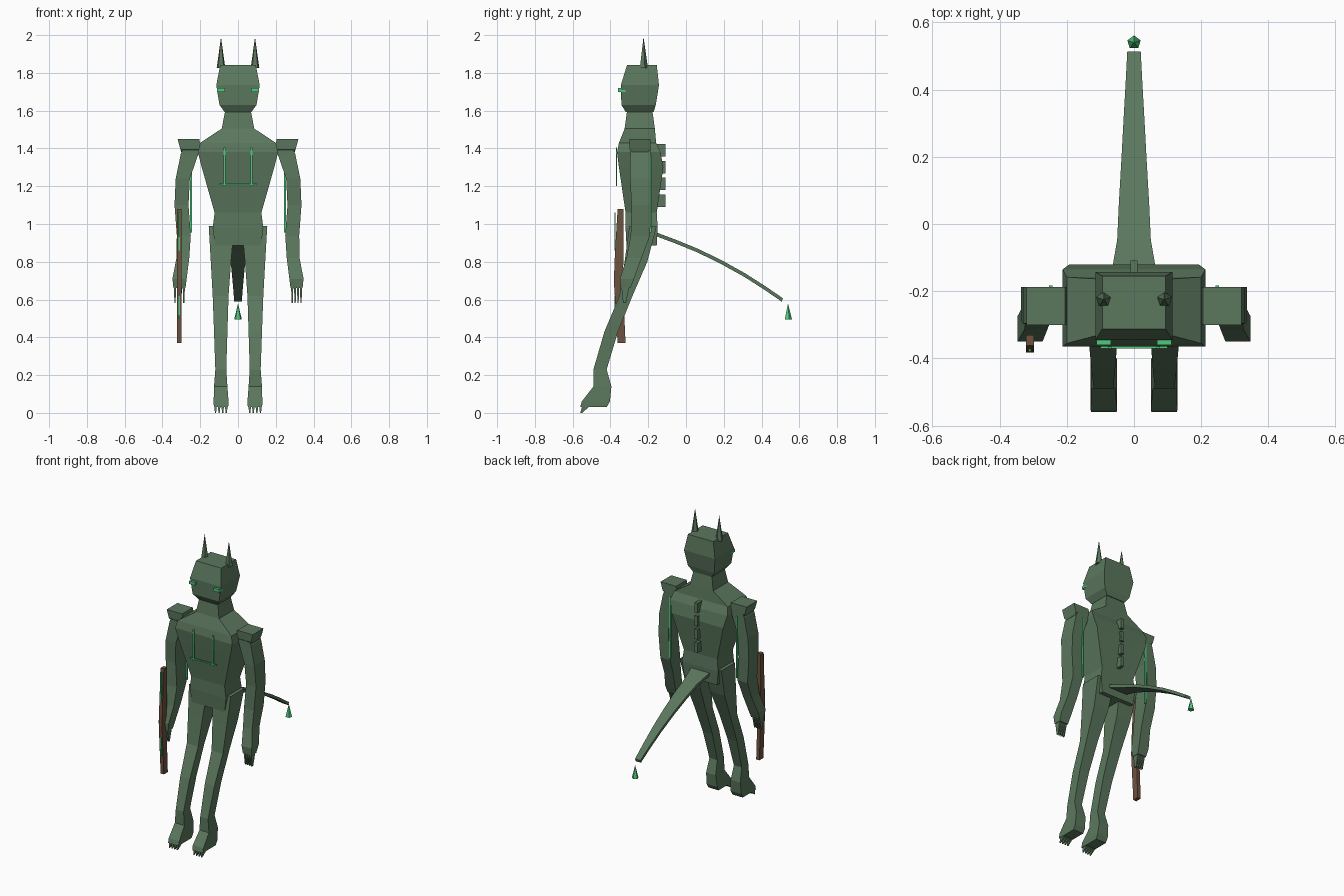
import bpy, bmesh, math


def material(name, rgb):
    m = bpy.data.materials.new(name)
    m.diffuse_color = (*rgb, 1)
    return m


SKIN = material("moss green", (0.105, 0.185, 0.11))
GLOW = material("bright emerald", (0.08, 0.58, 0.20))
WOOD = material("dark wood", (0.155, 0.085, 0.05))


def finish(bm, name, mat):
    bmesh.ops.recalc_face_normals(bm, faces=bm.faces)
    mesh = bpy.data.meshes.new(name)
    bm.to_mesh(mesh)
    bm.free()
    mesh.materials.append(mat)
    obj = bpy.data.objects.new(name, mesh)
    bpy.context.collection.objects.link(obj)
    return obj


def loft(name, rings, mat):
    """Skin a chain of four-cornered rings and cap both ends."""
    bm = bmesh.new()
    loops = [[bm.verts.new(p) for p in ring] for ring in rings]
    for a, b in zip(loops, loops[1:]):
        for i in range(4):
            j = (i + 1) % 4
            bm.faces.new((a[i], a[j], b[j], b[i]))
    bm.faces.new(loops[0][::-1])
    bm.faces.new(loops[-1])
    return finish(bm, name, mat)


def level(z, x0, x1, y0, y1, side=1):
    return [(side * x0, y0, z), (side * x1, y0, z), (side * x1, y1, z), (side * x0, y1, z)]


def box(name, x0, x1, y0, y1, z0, z1, mat):
    return loft(name, [level(z0, x0, x1, y0, y1), level(z1, x0, x1, y0, y1)], mat)


def cone(name, x, y, z0, z1, r, mat):
    bm = bmesh.new()
    base = [bm.verts.new((x + r * math.sin(math.tau * i / 5), y + r * math.cos(math.tau * i / 5), z0))
            for i in range(5)]
    tip = bm.verts.new((x, y, z1))
    bm.faces.new(base)
    for i in range(5):
        bm.faces.new((base[i], base[(i + 1) % 5], tip))
    return finish(bm, name, mat)


# Torso and neck: height, half width, front, back
TORSO = [(0.885, 0.122, -0.315, -0.155), (0.98, 0.134, -0.32, -0.15), (1.06, 0.124, -0.32, -0.155),
         (1.30, 0.192, -0.355, -0.12), (1.38, 0.212, -0.365, -0.135), (1.43, 0.20, -0.355, -0.158),
         (1.505, 0.086, -0.325, -0.165), (1.60, 0.068, -0.312, -0.178)]
loft("torso", [level(z, -w, w, f, b) for z, w, f, b in TORSO], SKIN)

# Head
HEAD = [(1.592, 0.07, -0.318, -0.172), (1.63, 0.098, -0.342, -0.16),
        (1.735, 0.115, -0.345, -0.143), (1.842, 0.094, -0.312, -0.155)]
loft("head", [level(z, -w, w, f, b) for z, w, f, b in HEAD], SKIN)

# Limbs: height, inner x, outer x, front, back
ARM = [(1.40, 0.20, 0.29, -0.295, -0.187), (1.37, 0.21, 0.303, -0.295, -0.187),
       (1.24, 0.255, 0.33, -0.297, -0.187), (1.10, 0.262, 0.336, -0.288, -0.187),
       (0.94, 0.25, 0.324, -0.293, -0.19), (0.82, 0.258, 0.326, -0.315, -0.235),
       (0.71, 0.272, 0.347, -0.350, -0.275), (0.66, 0.278, 0.342, -0.345, -0.295)]
LEG = [(0.99, 0.02, 0.155, -0.30, -0.155), (0.80, 0.037, 0.144, -0.325, -0.205),
       (0.62, 0.05, 0.134, -0.352, -0.283), (0.43, 0.056, 0.127, -0.432, -0.36),
       (0.23, 0.062, 0.12, -0.49, -0.42), (0.14, 0.056, 0.127, -0.49, -0.395),
       (0.06, 0.05, 0.129, -0.552, -0.403), (0.03, 0.052, 0.128, -0.56, -0.42)]
PAD = [(1.38, 0.20, 0.30, -0.285, -0.20), (1.395, 0.195, 0.305, -0.298, -0.187),
       (1.45, 0.205, 0.32, -0.30, -0.187)]

for side, label in ((-1, "right"), (1, "left")):
    for part, data in (("arm", ARM), ("leg", LEG), ("shoulder_pad", PAD)):
        loft(f"{label}_{part}", [level(*row, side) for row in data], SKIN)
    cone(f"{label}_ear", side * 0.09, -0.225, 1.825, 1.99, 0.024, SKIN)
    # Fingers and toe claws
    for i in range(4):
        x = 0.287 + 0.0155 * i
        loft(f"{label}_finger", [level(0.67, x - 0.006, x + 0.006, -0.342, -0.30, side),
                                 level(0.582, x - 0.003, x + 0.003, -0.333, -0.318, side)], SKIN)
        x = 0.062 + 0.019 * i
        loft(f"{label}_claw", [level(0.035, x - 0.007, x + 0.007, -0.55, -0.51, side),
                               level(0.0, x - 0.003, x + 0.003, -0.56, -0.55, side)], SKIN)
    # Glowing eyes, chest bars and arm strips
    x = side * 0.09
    box(f"{label}_eye", x - 0.021, x + 0.021, -0.36, -0.32, 1.70, 1.72, GLOW)
    x = side * 0.072
    box(f"{label}_chest_bar", x - 0.005, x + 0.005, -0.371, -0.364, 1.20, 1.405, GLOW)
    x = side * 0.248
    box(f"{label}_arm_strip", x - 0.005, x + 0.005, -0.195, -0.183, 0.955, 1.37, GLOW)

box("chest_crossbar", -0.1, 0.1, -0.371, -0.364, 1.207, 1.215, GLOW)

# Spine plates down the back
for i in range(4):
    z = 1.09 + 0.089 * i
    box("spine_plate", -0.011, 0.011, -0.16, -0.108, z, z + 0.066, SKIN)

# Tail: y, z, half width
TAIL = [(-0.165, 0.948, 0.07), (-0.05, 0.905, 0.05), (0.06, 0.86, 0.045), (0.18, 0.802, 0.038),
        (0.31, 0.73, 0.031), (0.415, 0.663, 0.025), (0.51, 0.598, 0.02)]
loft("tail", [[(-w, y - 0.003, z - 0.009), (w, y - 0.003, z - 0.009),
               (w, y + 0.003, z + 0.009), (-w, y + 0.003, z + 0.009)] for y, z, w in TAIL], SKIN)
cone("tail_tip", 0, 0.54, 0.495, 0.58, 0.021, GLOW)

# Wooden bow stave with a thin strip along its front
loft("stave", [level(0.37, -0.322, -0.298, -0.362, -0.32), level(0.70, -0.322, -0.298, -0.382, -0.335),
               level(0.85, -0.322, -0.298, -0.376, -0.33), level(1.08, -0.322, -0.298, -0.362, -0.33)], WOOD)
box("stave_strip", -0.314, -0.306, -0.379, -0.372, 0.86, 1.06, GLOW)
box("lower_stave_strip", -0.314, -0.306, -0.379, -0.372, 0.50, 0.62, GLOW)
